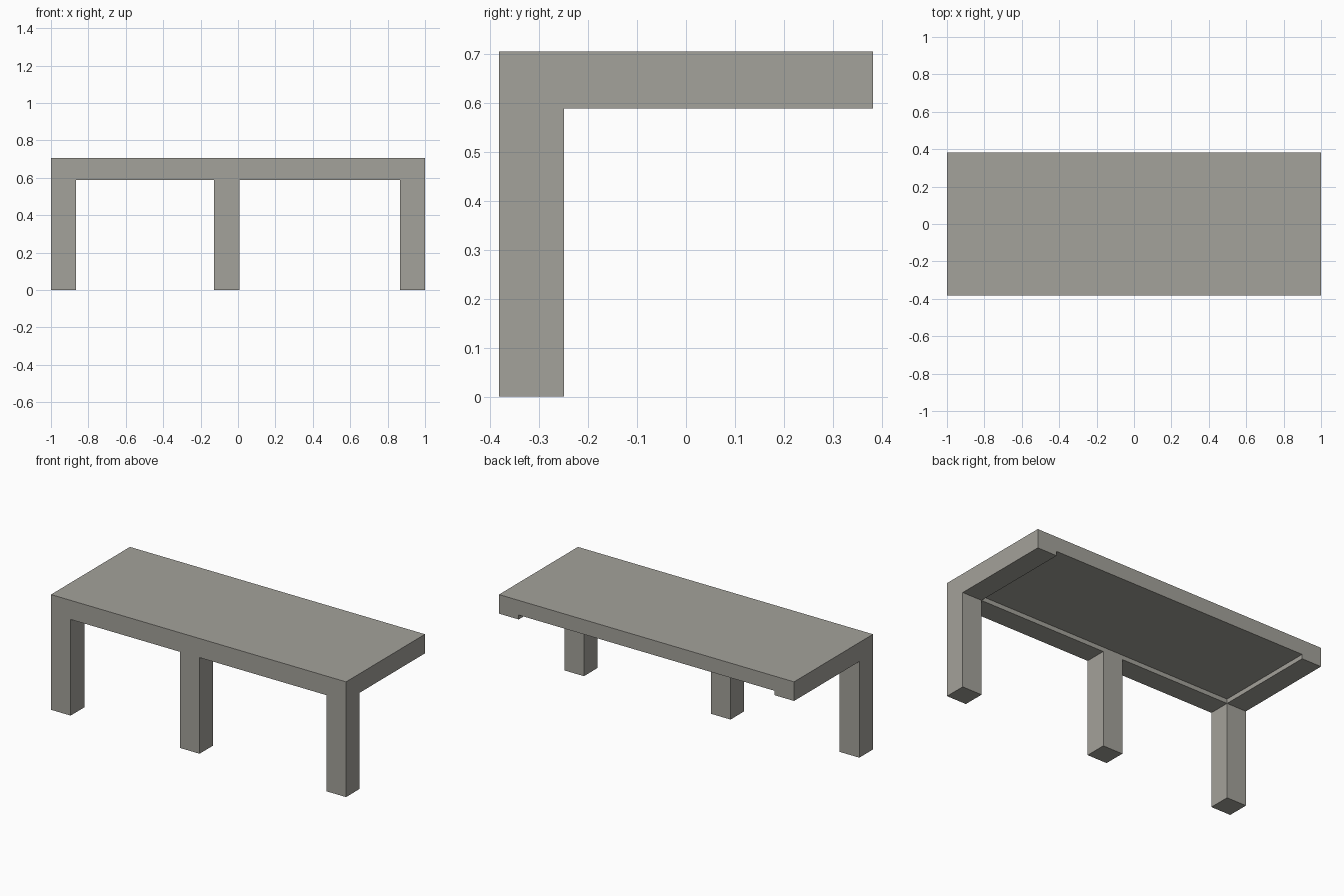
import bpy, bmesh
from mathutils import Vector

if "Cube" in bpy.data.objects:
    bpy.data.objects.remove(bpy.data.objects["Cube"])

# Overall sizes
W, D = 1.0, 0.382                 # half width, half depth
Z_TOP, Z_PANEL, Z_RAIL = 0.706, 0.616, 0.589
IN_X, IN_Y = 0.867, -0.25         # inner edges of side rails and front rail
MID = (-0.127, 0.007)             # middle leg


def pull_down(bm, dz, pick):
    """Extrude the lowest downward faces whose centre passes the test."""
    bm.normal_update()
    faces = [f for f in bm.faces
             if f.normal.z < -0.9 and pick(f.calc_center_median())]
    new = bmesh.ops.extrude_face_region(bm, geom=faces)["geom"]
    verts = [g for g in new if isinstance(g, bmesh.types.BMVert)]
    bmesh.ops.translate(bm, verts=verts, vec=(0, 0, -dz))
    old = [f for f in faces if f.is_valid]
    if old:
        bmesh.ops.delete(bm, geom=old, context='FACES')


def in_rail(c):
    return abs(c.x) > IN_X or c.y < IN_Y


def in_leg(c):
    return c.y < IN_Y and (abs(c.x) > IN_X or MID[0] < c.x < MID[1])


bm = bmesh.new()

# Table top slab
bmesh.ops.create_cube(bm, size=1)
bmesh.ops.scale(bm, vec=(2 * W, 2 * D, Z_TOP - Z_PANEL), verts=bm.verts)
bmesh.ops.translate(bm, vec=(0, 0, (Z_TOP + Z_PANEL) / 2), verts=bm.verts)

# Cuts that mark out the rails and legs
cuts = [((x, 0, 0), (1, 0, 0)) for x in (-IN_X, *MID, IN_X)]
cuts.append(((0, IN_Y, 0), (0, 1, 0)))
for co, no in cuts:
    bmesh.ops.bisect_plane(bm, geom=bm.verts[:] + bm.edges[:] + bm.faces[:],
                           plane_co=Vector(co), plane_no=Vector(no))

# Front and side rails, then three front legs
pull_down(bm, Z_PANEL - Z_RAIL, in_rail)
pull_down(bm, Z_RAIL, in_leg)

# Merge flat areas into clean faces
bmesh.ops.dissolve_limit(bm, angle_limit=0.01, verts=bm.verts[:], edges=bm.edges[:])
bmesh.ops.recalc_face_normals(bm, faces=bm.faces[:])

mesh = bpy.data.meshes.new("table_frame")
bm.to_mesh(mesh)
bm.free()

# Dark warm grey
mat = bpy.data.materials.new("warm_grey")
mat.diffuse_color = (0.37, 0.36, 0.325, 1)
mat.use_nodes = True
mat.node_tree.nodes["Principled BSDF"].inputs["Base Color"].default_value = mat.diffuse_color
mesh.materials.append(mat)
bpy.context.collection.objects.link(bpy.data.objects.new("table_frame", mesh))
